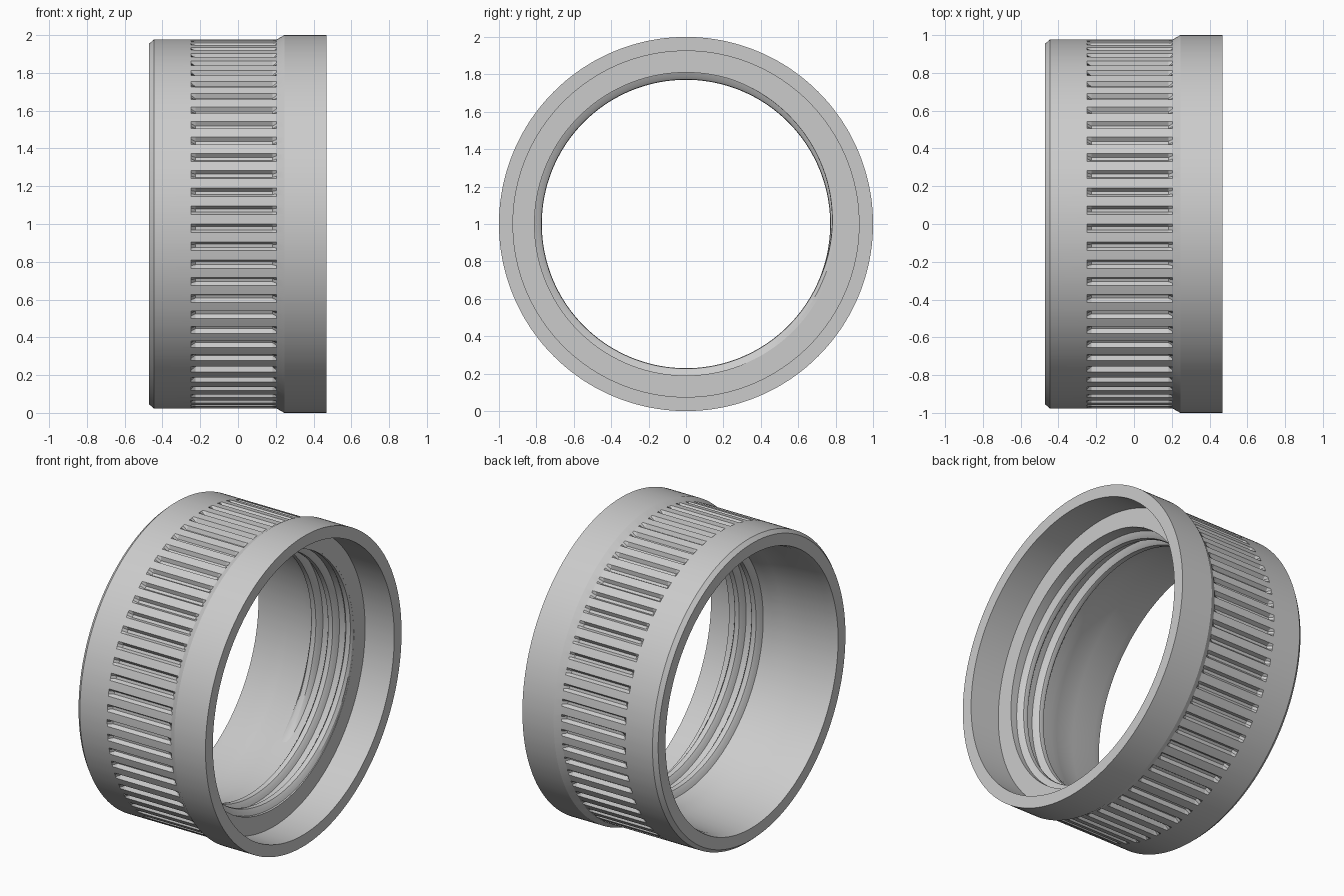
import bpy, bmesh
from math import sin, cos, pi, radians

if "Cube" in bpy.data.objects:
    bpy.data.objects.remove(bpy.data.objects["Cube"])

TEETH = 64
STEP = 2 * pi / TEETH


def loft(name, rings, close_u=True):
    """Skin a list of equal-length closed point rings; cap the ends if open."""
    bm = bmesh.new()
    rows = [[bm.verts.new(p) for p in ring] for ring in rings]
    n, m = len(rows), len(rows[0])
    for i in range(n if close_u else n - 1):
        a, b = rows[i], rows[(i + 1) % n]
        for j in range(m):
            k = (j + 1) % m
            bm.faces.new((a[j], a[k], b[k], b[j]))
    if not close_u:
        bm.faces.new(rows[0])
        bm.faces.new(rows[-1])
    bmesh.ops.recalc_face_normals(bm, faces=bm.faces)
    mesh = bpy.data.meshes.new(name)
    bm.to_mesh(mesh)
    bm.free()
    ob = bpy.data.objects.new(name, mesh)
    bpy.context.collection.objects.link(ob)
    bpy.ops.object.select_all(action='DESELECT')
    ob.select_set(True)
    bpy.context.view_layer.objects.active = ob
    bpy.ops.object.shade_smooth_by_angle(angle=radians(20))
    return ob


def polar(x, r, a):
    return (x, r * cos(a), 1 + r * sin(a))


# Collar body: closed profile (x, radius, radius inside a grip groove)
R, D = 0.977, 0.953
profile = [
    (-0.47, 0.955, 0.955), (-0.445, R, R),
    (-0.25, R, R), (-0.226, R, D), (0.182, R, D),
    (0.205, R, R), (0.245, 1.0, 1.0), (0.468, 1.0, 1.0),
    (0.468, 0.925, 0.925), (0.26, 0.925, 0.925), (0.26, 0.81, 0.81),
    (-0.05, 0.815, 0.815), (-0.11, 0.835, 0.835), (-0.25, 0.855, 0.855),
    (-0.42, 0.868, 0.868), (-0.47, 0.88, 0.88),
]
# Angular columns of one tooth: (angle, lies on the groove floor)
columns = [(0.0, 0), (0.014, 1), (0.032, 1), (0.046, 0), (0.072, 0)]
rings = []
for t in range(TEETH):
    for da, floor in columns:
        a = t * STEP + da
        rings.append([polar(x, g if floor else r, a) for x, r, g in profile])
loft("threaded_collar_body", rings)

# Internal thread: helical ridge that grows out of the shoulder and fades away
ROOT, CREST, PITCH, SEG = 0.822, 0.771, 0.12, 360
T0, T1 = -0.35, 2.1
section = [(-0.042, 0), (-0.03, 0.6), (-0.016, 0.95), (0, 1),
           (0.016, 0.95), (0.03, 0.6), (0.042, 0)]
rings = []
for i in range(SEG + 1):
    t = T0 + (T1 - T0) * i / SEG
    a = -0.4 - 2 * pi * t
    fade = max(0.02, min(1, (t - T0) / 0.35, (T1 - t) / 0.12))
    xc = 0.23 - PITCH * t
    rings.append([polar(min(xc + dx, 0.2595 + dx * 0.001),
                        ROOT - (ROOT - CREST) * h * fade, a)
                  for dx, h in section])
loft("internal_thread", rings, close_u=False)
